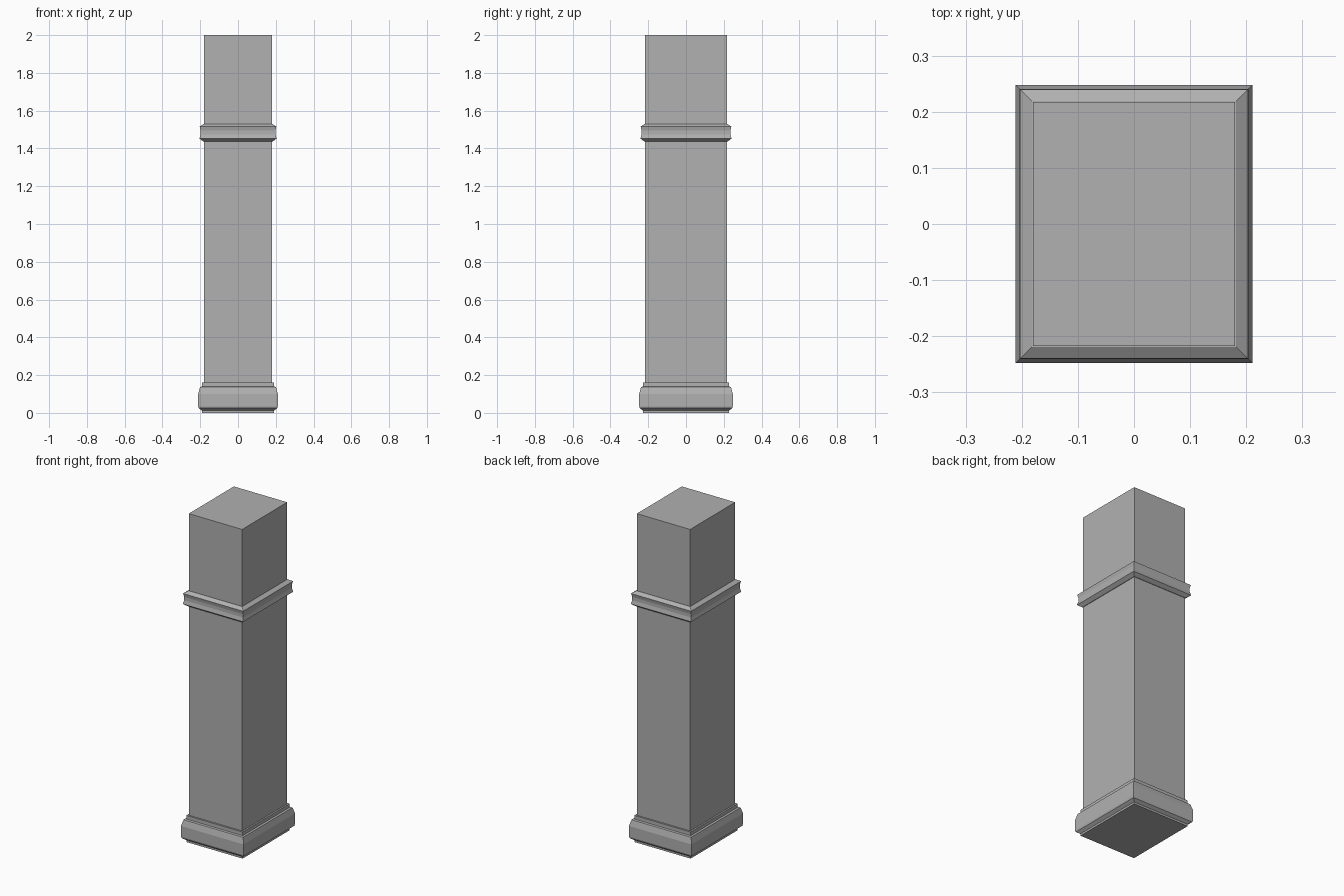
import bpy, bmesh

if "Cube" in bpy.data.objects:
    bpy.data.objects.remove(bpy.data.objects["Cube"])

HX, HY = 0.18, 0.217  # half width and half depth of the shaft

stone = bpy.data.materials.new("dark_grey")
stone.diffuse_color = (0.44, 0.44, 0.44, 1)
stone.use_nodes = True
stone.node_tree.nodes["Principled BSDF"].inputs["Base Color"].default_value = stone.diffuse_color


def stacked_rings(name, profile):
    """Closed solid from rectangular rings; profile = (offset from shaft, z)."""
    bm = bmesh.new()
    rings = []
    for o, z in profile:
        x, y = HX + o, HY + o
        rings.append([bm.verts.new((sx * x, sy * y, z))
                      for sx, sy in ((-1, -1), (1, -1), (1, 1), (-1, 1))])
    for a, b in zip(rings, rings[1:]):
        for i in range(4):
            j = (i + 1) % 4
            bm.faces.new((a[i], a[j], b[j], b[i]))
    bm.faces.new(rings[0][::-1])
    bm.faces.new(rings[-1])
    bmesh.ops.recalc_face_normals(bm, faces=bm.faces)
    mesh = bpy.data.meshes.new(name)
    bm.to_mesh(mesh)
    bm.free()
    mesh.materials.append(stone)
    obj = bpy.data.objects.new(name, mesh)
    bpy.context.collection.objects.link(obj)
    return obj


# Plain shaft, up to the full height
stacked_rings("shaft", [(0, 0.15), (0, 2.0)])

# Plinth moulding: recessed foot, bulging band, small top step
stacked_rings("base", [
    (0.01, 0), (0.01, 0.012), (0.028, 0.025), (0.031, 0.035), (0.031, 0.10),
    (0.021, 0.137), (0.01, 0.14), (0.01, 0.162)])

# Collar moulding: two lips with a shallow hollow between
stacked_rings("collar", [
    (0.003, 1.436), (0.024, 1.452), (0.018, 1.475),
    (0.018, 1.495), (0.023, 1.516), (0.002, 1.53)])
